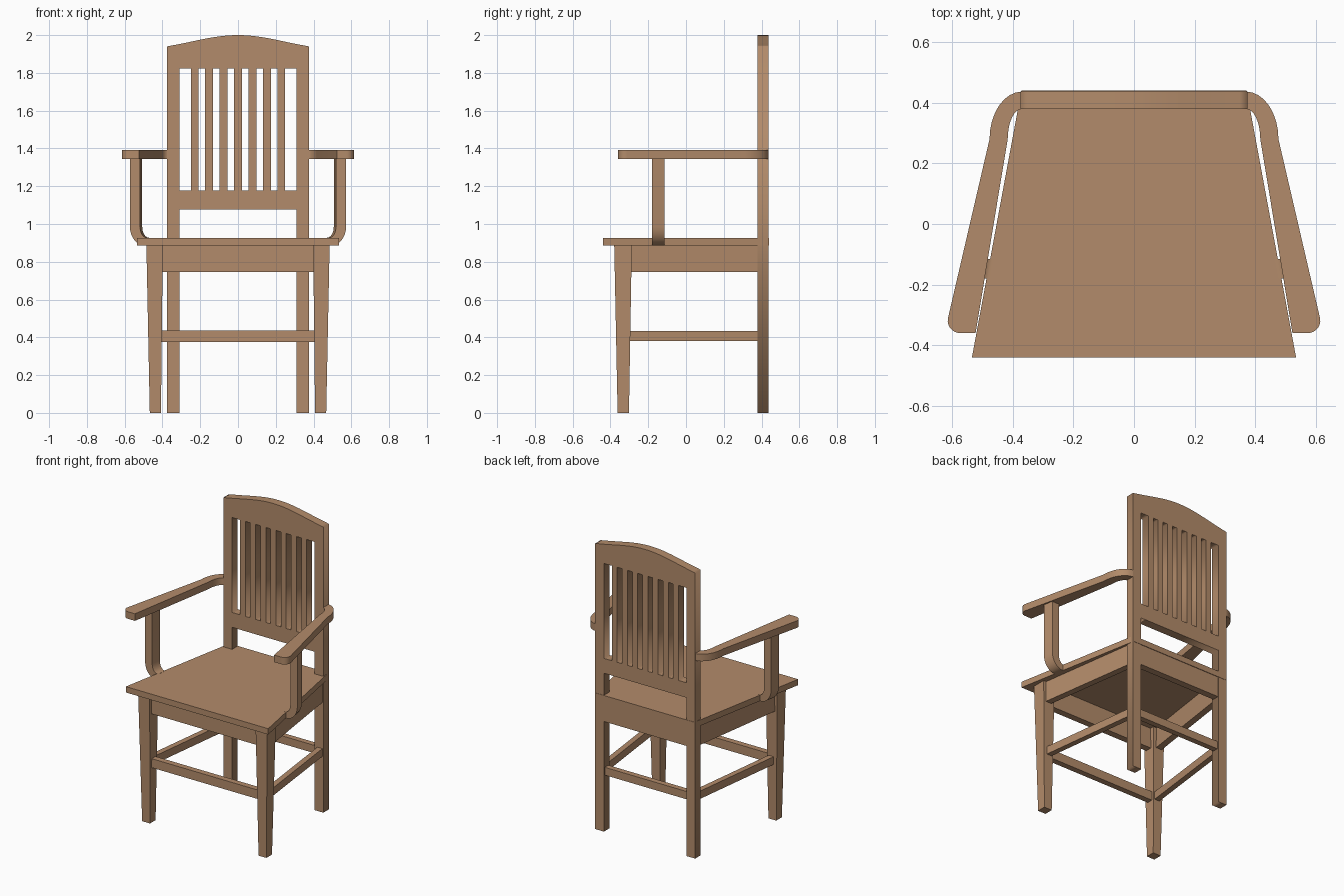
import bpy, bmesh, math

if "Cube" in bpy.data.objects:
    bpy.data.objects.remove(bpy.data.objects["Cube"])

wood = bpy.data.materials.new("light brown wood")
wood.diffuse_color = (0.45, 0.26, 0.145, 1)
wood.use_nodes = True
wood.node_tree.nodes["Principled BSDF"].inputs["Base Color"].default_value = wood.diffuse_color
TAPER = 0.185          # seat sides narrow by this much per unit of y


def finish(name, bm):
    bmesh.ops.recalc_face_normals(bm, faces=bm.faces)
    me = bpy.data.meshes.new(name)
    bm.to_mesh(me)
    bm.free()
    me.materials.append(wood)
    ob = bpy.data.objects.new(name, me)
    bpy.context.collection.objects.link(ob)
    return ob


def loft(name, lower, upper):
    """Solid between two matching loops of 3D points."""
    bm = bmesh.new()
    a = [bm.verts.new(p) for p in lower]
    b = [bm.verts.new(p) for p in upper]
    bm.faces.new(a)
    bm.faces.new(b)
    n = len(a)
    for i in range(n):
        j = (i + 1) % n
        bm.faces.new((a[i], a[j], b[j], b[i]))
    return finish(name, bm)


def slab(name, plan, z0, z1):
    """Plan outline (x, y) raised from z0 to z1."""
    return loft(name, [(x, y, z0) for x, y in plan], [(x, y, z1) for x, y in plan])


def rect(x0, x1, y0, y1):
    return [(x0, y0), (x1, y0), (x1, y1), (x0, y1)]


def arc(cx, cy, rx, ry, a0, a1, n=8):
    out = []
    for i in range(n + 1):
        t = math.radians(a0 + (a1 - a0) * i / n)
        out.append((cx + rx * math.cos(t), cy + ry * math.sin(t)))
    return out


def smooth(ob):
    bpy.ops.object.select_all(action='DESELECT')
    ob.select_set(True)
    bpy.context.view_layer.objects.active = ob
    bpy.ops.object.shade_smooth_by_angle(angle=math.radians(30))


# Seat
slab("seat", [(-0.535, -0.44), (0.535, -0.44), (0.372, 0.44), (-0.372, 0.44)], 0.886, 0.926)

# Backrest: one board with arched top, slots between seven slats, and back legs
W, IN = 0.381, 0.31
arch = []
for i in range(25):
    x = -W + 2 * W * i / 24
    u = x / W
    arch.append((x, 1.94 + 0.03 * (1 - u * u) + 0.03 * (1 + math.cos(math.pi * u)) / 2))
outline = [(-W, 0)] + arch + [(W, 0), (IN, 0), (IN, 1.076), (-IN, 1.076), (-IN, 0)]
edges = [-IN]
for k in range(-3, 4):
    edges += [k * 0.0767 - 0.02, k * 0.0767 + 0.02]
edges.append(IN)
loops = [outline] + [rect(edges[i], edges[i + 1], 1.177, 1.822) for i in range(0, 16, 2)]

cu = bpy.data.curves.new("backrest_profile", 'CURVE')
cu.dimensions = '2D'
cu.fill_mode = 'BOTH'
cu.extrude = 0.0295
for pts in loops:
    sp = cu.splines.new('POLY')
    sp.points.add(len(pts) - 1)
    for p, (x, y) in zip(sp.points, pts):
        p.co = (x, y, 0, 1)
    sp.use_cyclic_u = True
tmp = bpy.data.objects.new("backrest_profile", cu)
bpy.context.collection.objects.link(tmp)
dg = bpy.context.evaluated_depsgraph_get()
flat = bpy.data.meshes.new_from_object(tmp.evaluated_get(dg))
bm = bmesh.new()
bm.from_mesh(flat)
bpy.data.objects.remove(tmp)
bpy.data.meshes.remove(flat)
bmesh.ops.remove_doubles(bm, verts=bm.verts, dist=1e-5)
for v in bm.verts:
    x, z, d = v.co
    if abs(x) > W - 0.001:                       # outer sides follow the seat taper
        x -= math.copysign(TAPER * d, x)
    v.co = (x, 0.4085 + d, z)
finish("backrest", bm)

# Front and back aprons and stretchers
slab("front_apron", rect(-0.41, 0.41, -0.36, -0.315), 0.747, 0.886)
slab("back_apron", rect(-0.33, 0.33, 0.39, 0.436), 0.747, 0.886)
slab("front_stretcher", rect(-0.42, 0.42, -0.35, -0.31), 0.376, 0.437)
slab("back_stretcher", rect(-0.33, 0.33, 0.39, 0.428), 0.38, 0.433)

for s, side in ((-1, "left"), (1, "right")):
    def m(pts):
        return [(s * x, y) for x, y in pts]

    # Tapered front leg
    loft(side + "_front_leg",
         [(x, y, 0) for x, y in m(rect(0.408, 0.467, -0.362, -0.302))],
         [(x, y, 0.886) for x, y in m(rect(0.398, 0.485, -0.38, -0.287))])

    # Side apron and stretcher
    slab(side + "_apron", m([(0.468, -0.31), (0.366, 0.40), (0.322, 0.40), (0.424, -0.31)]), 0.747, 0.886)
    slab(side + "_stretcher", m([(0.455, -0.32), (0.366, 0.40), (0.328, 0.40), (0.417, -0.32)]), 0.38, 0.433)

    # Armrest, curving in to the back leg
    plan = (arc(0.37, 0.28, 0.107, 0.157, 90, 0)
            + arc(0.574, -0.319, 0.041, 0.041, 10, -90)
            + [(0.523, -0.36)]
            + arc(0.37, 0.28, 0.047, 0.1, 0, 90))
    smooth(slab(side + "_armrest", m(plan), 1.345, 1.393))

    # Arm support, bending in under the armrest to the seat edge
    prof = ([(0.566, 1.35)] + arc(0.486, 0.986, 0.08, 0.1, 0, -90)
            + [(0.47, 0.886), (0.47, 0.927)]
            + arc(0.476, 0.986, 0.037, 0.059, -90, 0) + [(0.513, 1.35)])

    def ring(y):
        return [(s * (x - TAPER * (y + 0.147)), y, z) for x, z in prof]

    smooth(loft(side + "_arm_support", ring(-0.18), ring(-0.115)))
